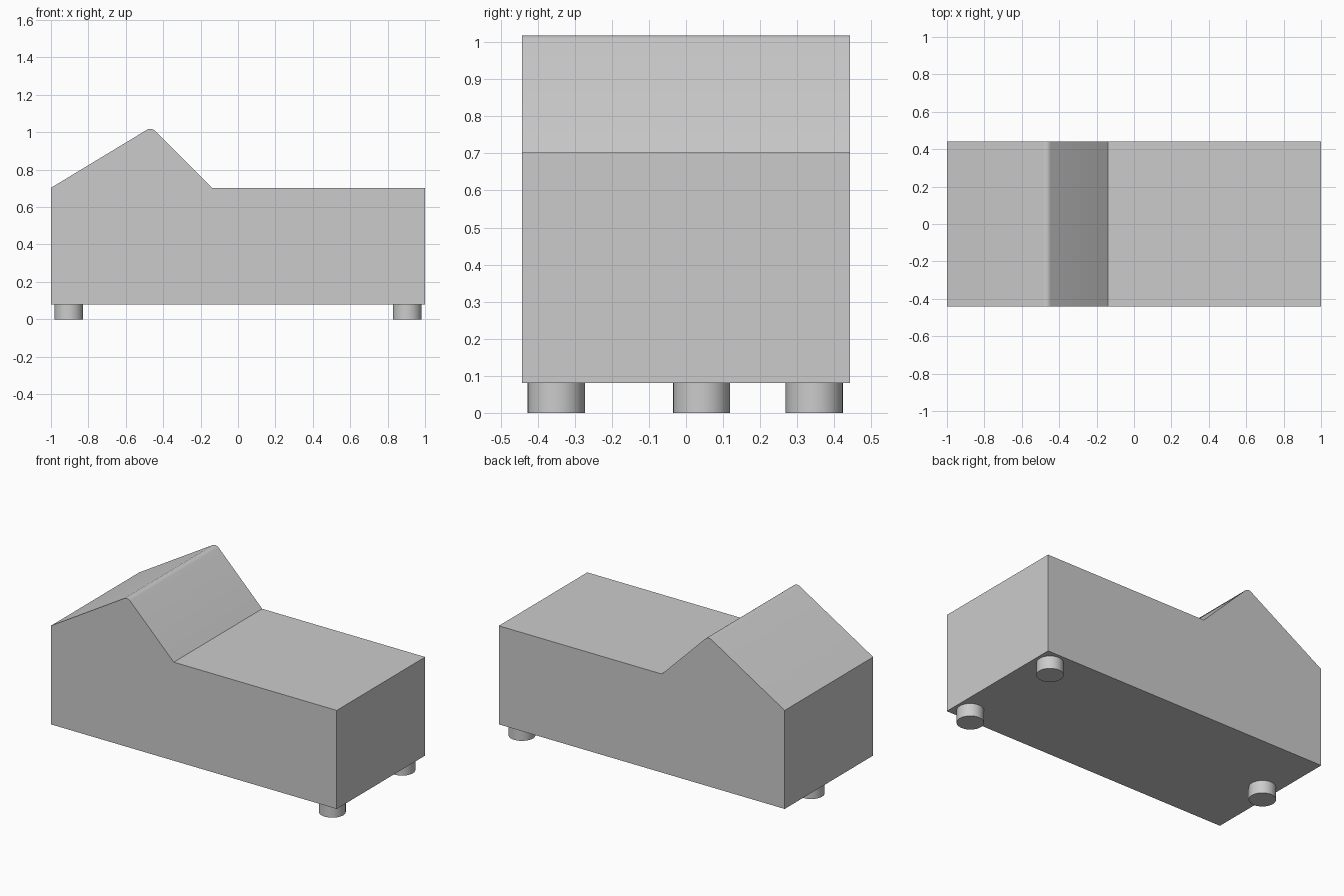
import bpy, bmesh, math

cube = bpy.data.objects.get("Cube")
if cube:
    bpy.data.objects.remove(cube, do_unlink=True)

# One plain grey for everything
grey = bpy.data.materials.new("light_grey")
grey.use_nodes = True
colour = (0.6, 0.6, 0.6, 1)
grey.diffuse_color = colour
grey.node_tree.nodes["Principled BSDF"].inputs["Base Color"].default_value = colour

HALF_DEPTH = 0.442
BASE_Z = 0.08
DECK_Z = 0.703


def add_object(name, bm):
    mesh = bpy.data.meshes.new(name)
    bmesh.ops.recalc_face_normals(bm, faces=bm.faces)
    bm.to_mesh(mesh)
    bm.free()
    mesh.materials.append(grey)
    obj = bpy.data.objects.new(name, mesh)
    bpy.context.collection.objects.link(obj)
    bpy.ops.object.select_all(action='DESELECT')
    obj.select_set(True)
    bpy.context.view_layer.objects.active = obj
    bpy.ops.object.shade_smooth_by_angle(angle=math.radians(30))
    return obj


# Body: side profile with a raised hump, extruded across the depth
profile = [(-1, BASE_Z), (1, BASE_Z), (1, DECK_Z), (-0.14, DECK_Z),
           (-0.464, 1.027), (-1, DECK_Z)]
bm = bmesh.new()
side = bm.faces.new([bm.verts.new((x, -HALF_DEPTH, z)) for x, z in profile])
extruded = bmesh.ops.extrude_face_region(bm, geom=[side])
new_verts = [g for g in extruded["geom"] if isinstance(g, bmesh.types.BMVert)]
bmesh.ops.translate(bm, verts=new_verts, vec=(0, 2 * HALF_DEPTH, 0))

# Softly rounded ridge along the hump
ridge = [e for e in bm.edges if all(v.co.z > 1 for v in e.verts)]
bmesh.ops.bevel(bm, geom=ridge, offset=0.025, segments=5, profile=0.5,
                affect='EDGES')
add_object("body", bm)

# Three short round feet: two at the low end, one under the hump
feet = {"foot_front_left": (0.905, -0.35),
        "foot_back_left": (0.905, 0.346),
        "foot_right": (-0.905, 0.042)}
for name, (x, y) in feet.items():
    bm = bmesh.new()
    bmesh.ops.create_cone(bm, cap_ends=True, segments=32, radius1=0.077,
                          radius2=0.077, depth=BASE_Z)
    bmesh.ops.translate(bm, verts=bm.verts, vec=(x, y, BASE_Z / 2))
    add_object(name, bm)
